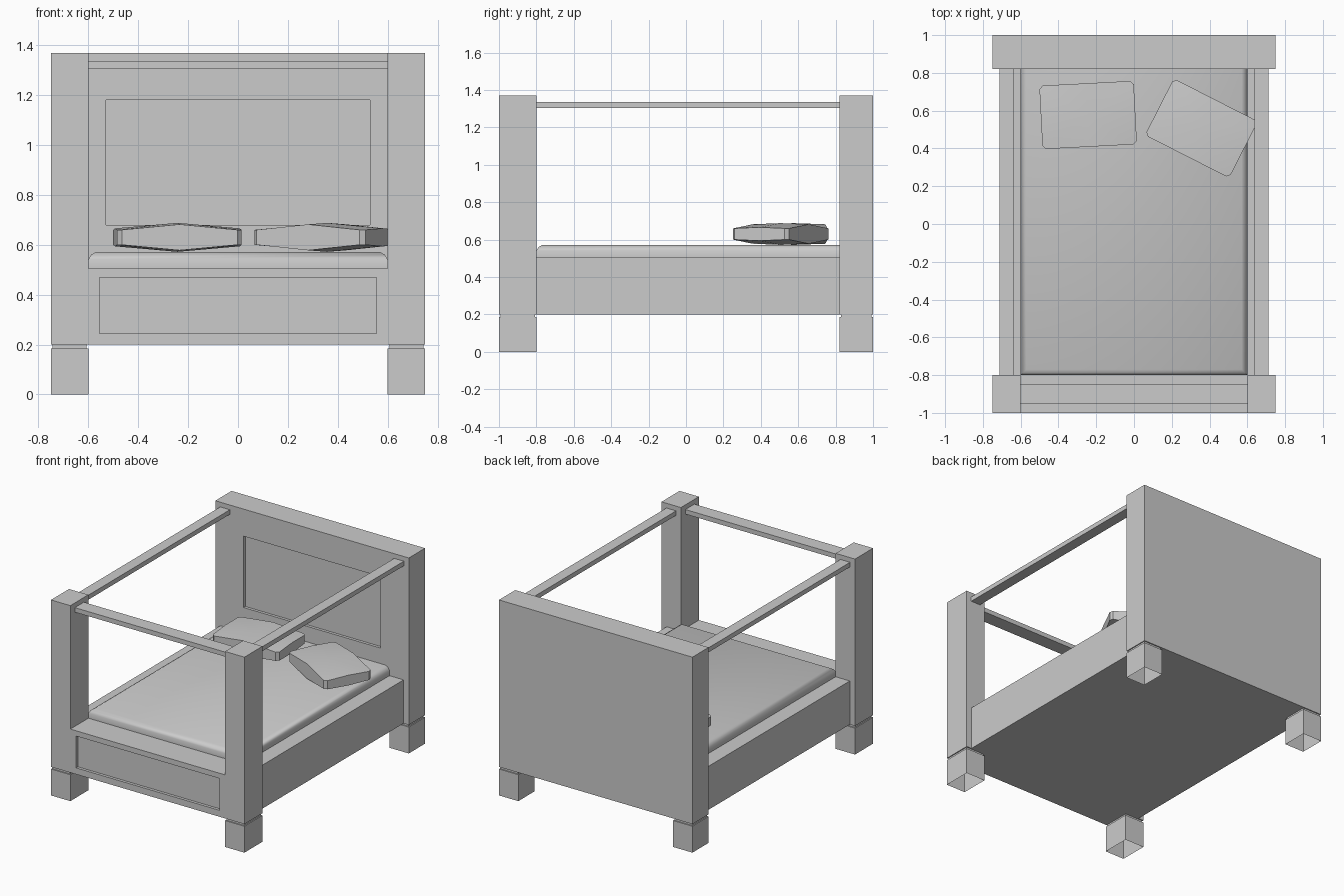
import bpy, bmesh, math
from mathutils import Matrix, Vector

if "Cube" in bpy.data.objects:
    bpy.data.objects.remove(bpy.data.objects["Cube"])


def finish(bm, name):
    bmesh.ops.recalc_face_normals(bm, faces=bm.faces)
    me = bpy.data.meshes.new(name)
    bm.to_mesh(me)
    bm.free()
    ob = bpy.data.objects.new(name, me)
    bpy.context.collection.objects.link(ob)
    return ob


def box_bm(x, y, z):
    bm = bmesh.new()
    size = Vector((x[1] - x[0], y[1] - y[0], z[1] - z[0]))
    mid = Vector((sum(x) / 2, sum(y) / 2, sum(z) / 2))
    bmesh.ops.create_cube(bm, size=1, matrix=Matrix.Translation(mid) @ Matrix.Diagonal(size).to_4x4())
    return bm


def box(name, x, y, z, open_bottom=False):
    bm = box_bm(x, y, z)
    bm.normal_update()
    if open_bottom:
        bmesh.ops.delete(bm, geom=[f for f in bm.faces if f.normal.z < -0.9], context='FACES_ONLY')
    return finish(bm, name)


def panelled_board(name, x, y, z, panel_x, panel_z, depth):
    """Box whose front face carries a recessed rectangular panel."""
    bm = box_bm(x, y, z)
    bm.normal_update()
    front = next(f for f in bm.faces if f.normal.y < -0.9)
    bmesh.ops.inset_individual(bm, faces=[front], thickness=0.02)
    zm = sum(z) / 2
    for v in front.verts:
        v.co.x = math.copysign(panel_x, v.co.x)
        v.co.z = panel_z[1] if v.co.z > zm else panel_z[0]
    inner = bmesh.ops.extrude_discrete_faces(bm, faces=[front])['faces'][0]
    bmesh.ops.translate(bm, verts=list(inner.verts), vec=(0, depth, 0))
    return finish(bm, name)


def pillow(name, x, y, angle):
    """Eight-corner outline with mid points, puffed at the centre."""
    w, d, c = 0.25, 0.168, 0.018
    quarter = [(w, 0, 0.036), (w, d - c, 0.03), (w - c, d, 0.03), (0, d, 0.052)]
    outline = quarter + [(-a, b, h) for a, b, h in reversed(quarter[:3])]
    outline += [(a, -b, h) for a, b, h in reversed(outline[1:-1])]
    bm = bmesh.new()
    rings = [[bm.verts.new((a, b, s * h)) for a, b, h in outline] for s in (1, -1)]
    caps = [bm.verts.new((0, 0, s * 0.058)) for s in (1, -1)]
    n = len(outline)
    for i in range(n):
        j = (i + 1) % n
        bm.faces.new((rings[0][i], rings[1][i], rings[1][j], rings[0][j]))
        for ring, cap in zip(rings, caps):
            bm.faces.new((ring[i], ring[j], cap))
    ob = finish(bm, name)
    ob.location = (x, y, 0.63)
    ob.rotation_euler.z = math.radians(angle)
    smooth(ob, 30)


def smooth(ob, angle):
    bpy.ops.object.select_all(action='DESELECT')
    ob.select_set(True)
    bpy.context.view_layer.objects.active = ob
    bpy.ops.object.shade_smooth_by_angle(angle=math.radians(angle))


# Headboard, footboard and bed frame
panelled_board("headboard", (-0.75, 0.75), (0.82, 1), (0.2, 1.37), 0.53, (0.68, 1.18), 0.02)
panelled_board("footboard", (-0.6, 0.6), (-1, -0.8), (0.2, 0.505), 0.555, (0.245, 0.468), 0.02)
box("bed_frame", (-0.71, 0.71), (-0.8, 0.82), (0.2, 0.505))

# Posts, feet and canopy side rails
for side, s in (("left", -1), ("right", 1)):
    def span(a, b):
        return sorted((s * a, s * b))
    box(f"front_post_{side}", span(0.6, 0.75), (-1, -0.8), (0.2, 1.37))
    box(f"canopy_rail_{side}", span(0.637, 0.712), (-0.8, 0.82), (1.305, 1.337))
    for end, y0, y1 in (("front", -1, -0.8), ("back", 0.82, 1)):
        box(f"{end}_foot_{side}", span(0.6, 0.75), (y0, y1), (0, 0.185), True)
        box(f"{end}_foot_neck_{side}", span(0.607, 0.743), (y0 + 0.008, y1 - 0.008), (0.185, 0.2))
box("canopy_rail_front", (-0.6, 0.6), (-0.95, -0.85), (1.305, 1.337))

# Mattress with a softened top edge
bm = box_bm((-0.6, 0.6), (-0.8, 0.82), (0.505, 0.571))
top_edges = [e for e in bm.edges if all(v.co.z > 0.55 for v in e.verts)
             and not all(v.co.y > 0.8 for v in e.verts)]
bmesh.ops.bevel(bm, geom=top_edges, offset=0.03, segments=2, profile=0.4, affect='EDGES')
smooth(finish(bm, "mattress"), 50)

# Pillows
pillow("pillow_left", -0.243, 0.577, 3)
pillow("pillow_right", 0.357, 0.507, -27)
